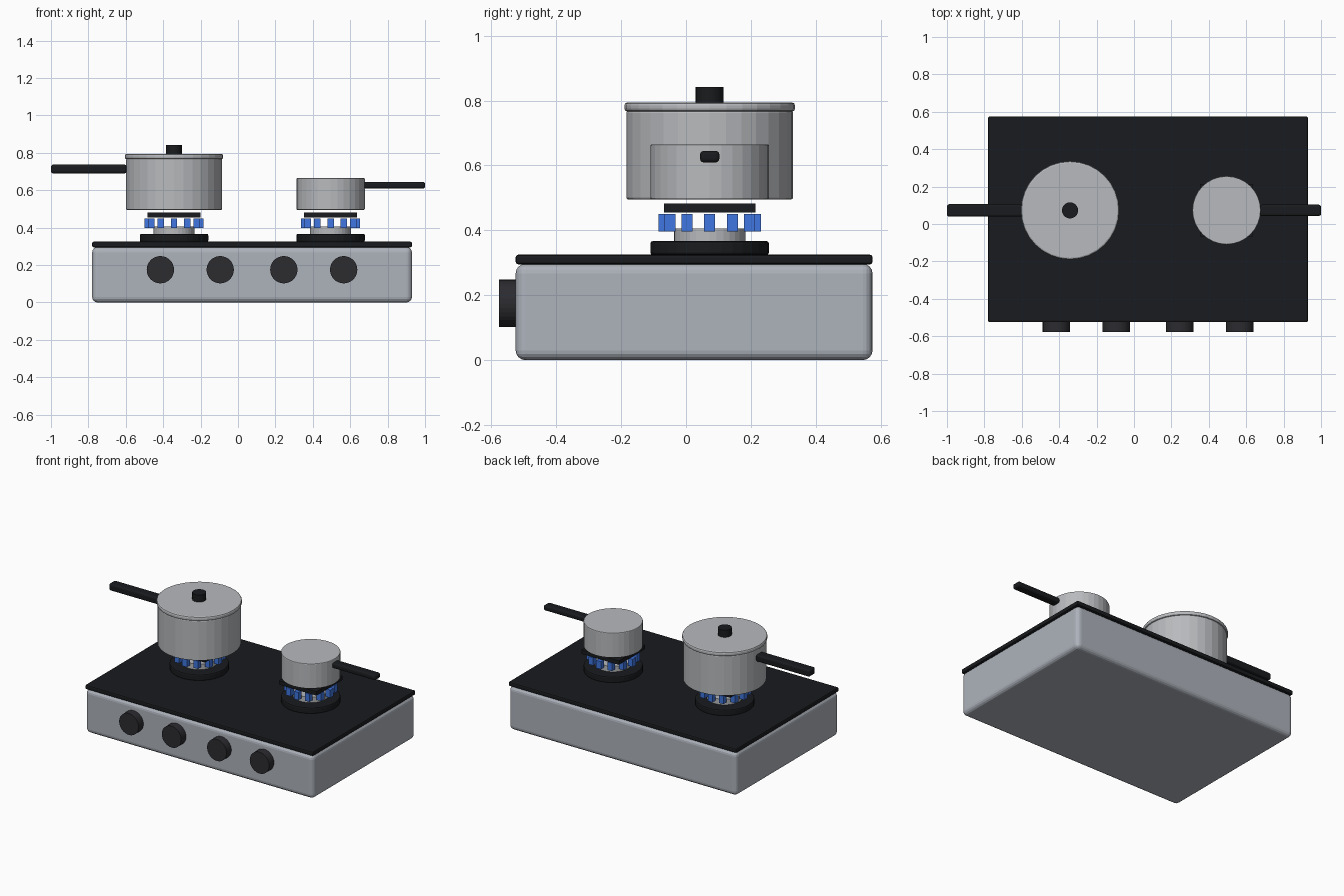
import bpy, math
from mathutils import Vector

cube = bpy.data.objects.get("Cube")
if cube:
    bpy.data.objects.remove(cube, do_unlink=True)


def material(name, color):
    m = bpy.data.materials.new(name)
    m.use_nodes = True
    m.diffuse_color = (*color, 1)
    m.node_tree.nodes["Principled BSDF"].inputs["Base Color"].default_value = (*color, 1)
    return m


BODY = material("body_grey", (0.42, 0.45, 0.50))
STEEL = material("steel", (0.48, 0.49, 0.51))
BLACK = material("black", (0.01, 0.011, 0.013))
DARK = material("knob_dark", (0.025, 0.025, 0.03))
BLUE = material("flame_blue", (0.05, 0.18, 0.75))


def finish(name, mat, bevel, segments=2):
    ob = bpy.context.object
    ob.name = name
    ob.data.materials.append(mat)
    if bevel:
        bpy.ops.object.transform_apply(location=False, rotation=False, scale=True)
        mod = ob.modifiers.new("Bevel", "BEVEL")
        mod.width, mod.segments = bevel, segments
        mod.limit_method, mod.angle_limit = "ANGLE", math.radians(40)
    return ob


def box(name, low, high, mat, bevel=0, segments=2):
    low, high = Vector(low), Vector(high)
    bpy.ops.mesh.primitive_cube_add(size=1, location=(low + high) / 2)
    bpy.context.object.scale = high - low
    return finish(name, mat, bevel, segments)


def disc(name, x, y, radius, z0, z1, mat, bevel=0):
    bpy.ops.mesh.primitive_cylinder_add(
        vertices=32, radius=radius, depth=z1 - z0, location=(x, y, (z0 + z1) / 2))
    return finish(name, mat, bevel)


# Housing and cooktop
box("housing", (-0.78, -0.525, 0), (0.93, 0.575, 0.297), BODY, 0.03, 4)
box("cooktop", (-0.78, -0.525, 0.295), (0.93, 0.575, 0.325), BLACK, 0.008)

# Control knobs
for i, x in enumerate((-0.415, -0.095, 0.245, 0.565)):
    bpy.ops.mesh.primitive_cylinder_add(
        vertices=32, radius=0.073, depth=0.06, location=(x, -0.547, 0.175),
        rotation=(math.pi / 2, 0, 0))
    finish(f"knob_{i + 1}", DARK, 0)


# Burners with a ring of flames and a square pan support
Y = 0.073
RIGHT_X, LEFT_X = -0.342, 0.495


def burner(side, cx):
    disc(f"{side}_burner_base", cx, Y, 0.183, 0.324, 0.367, BLACK, 0.008)
    disc(f"{side}_burner_ring", cx, Y, 0.11, 0.36, 0.405, STEEL)
    for i in range(12):
        a = i * math.tau / 12
        fx, fy, w = cx + 0.141 * math.cos(a), Y + 0.141 * math.sin(a), 0.017
        box(f"{side}_flame_{i + 1}", (fx - w, fy - w, 0.397), (fx + w, fy + w, 0.45), BLUE)
    s = 0.141
    box(f"{side}_pan_support", (cx - s, Y - s, 0.455), (cx + s, Y + s, 0.482), BLACK)


burner("right", RIGHT_X)
burner("left", LEFT_X)

# Large pot with lid
disc("large_pot", RIGHT_X, Y, 0.257, 0.495, 0.768, STEEL, 0.006)
disc("pot_lid", RIGHT_X, Y, 0.263, 0.766, 0.794, STEEL, 0.009)
disc("lid_knob", RIGHT_X, Y, 0.043, 0.79, 0.842, BLACK)
box("large_pot_handle", (-1, Y - 0.033, 0.69), (-0.595, Y + 0.033, 0.737), BLACK, 0.012, 3)

# Small pot
disc("small_pot", LEFT_X, Y, 0.183, 0.495, 0.665, STEEL, 0.005)
box("small_pot_handle", (0.672, Y - 0.03, 0.609), (1, Y + 0.03, 0.645), BLACK, 0.012, 3)
